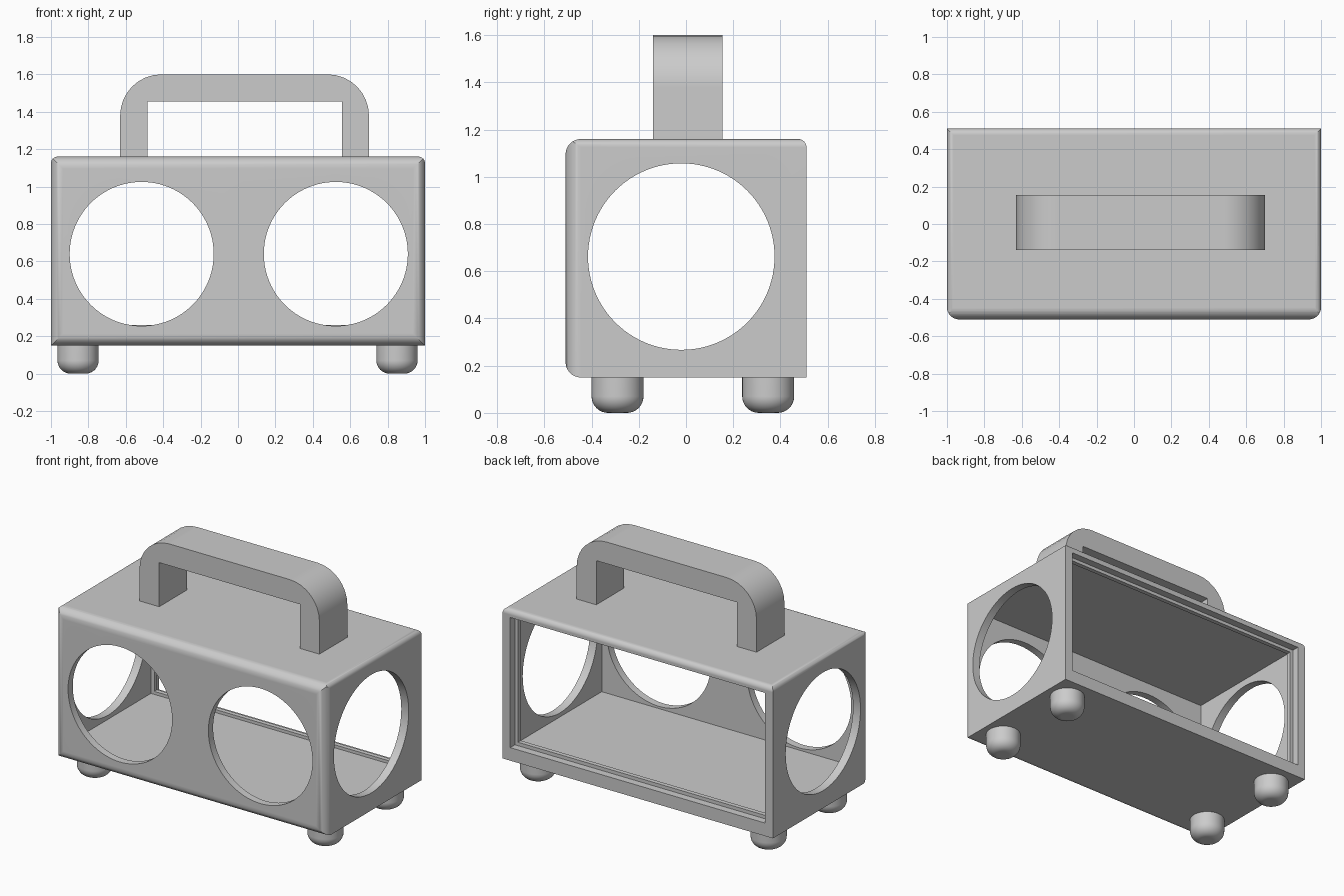
import bpy, bmesh, math
from mathutils import Vector, Matrix

if "Cube" in bpy.data.objects:
    bpy.data.objects.remove(bpy.data.objects["Cube"], do_unlink=True)

GREY = (0.6, 0.6, 0.6, 1.0)
grey = bpy.data.materials.new("plain grey")
grey.use_nodes = True
grey.diffuse_color = GREY
grey.node_tree.nodes["Principled BSDF"].inputs["Base Color"].default_value = GREY


def make_object(name, bm):
    bmesh.ops.recalc_face_normals(bm, faces=bm.faces)
    mesh = bpy.data.meshes.new(name)
    bm.to_mesh(mesh)
    bm.free()
    mesh.materials.append(grey)
    obj = bpy.data.objects.new(name, mesh)
    bpy.context.collection.objects.link(obj)
    return obj


def rounded(corners, steps=8):
    """Outline from right-angled corners given as (u, v, radius)."""
    outline = []
    for i, (u, v, r) in enumerate(corners):
        p = Vector((u, v))
        if r == 0:
            outline.append(p)
            continue
        before = (Vector(corners[i - 1][:2]) - p).normalized()
        after = (Vector(corners[(i + 1) % len(corners)][:2]) - p).normalized()
        centre = p + r * (before + after)
        for k in range(steps + 1):
            a = math.pi / 2 * k / steps
            outline.append(centre - r * (after * math.cos(a) + before * math.sin(a)))
    return outline


def prism(name, corners, axis, start, end):
    """Extrude a rounded outline along the named axis."""
    place = {"x": lambda u, v: (start, u, v),
             "y": lambda u, v: (u, start, v),
             "z": lambda u, v: (u, v, start)}[axis]
    bm = bmesh.new()
    face = bm.faces.new([bm.verts.new(place(*p)) for p in rounded(corners)])
    moved = bmesh.ops.extrude_face_region(bm, geom=[face])["geom"]
    shift = Vector([(end - start) * (axis == a) for a in "xyz"])
    bmesh.ops.translate(bm, vec=shift,
                        verts=[g for g in moved if isinstance(g, bmesh.types.BMVert)])
    return make_object(name, bm)


def block(name, half_x, y0, y1, z0, z1):
    return prism(name, [(-half_x, z0, 0), (half_x, z0, 0),
                        (half_x, z1, 0), (-half_x, z1, 0)], "y", y0, y1)


def cylinder(name, radius, length, matrix, sides=96):
    bm = bmesh.new()
    bmesh.ops.create_cone(bm, cap_ends=True, segments=sides, radius1=radius,
                          radius2=radius, depth=length, matrix=matrix)
    return make_object(name, bm)


def combine(obj, tool, operation):
    mod = obj.modifiers.new("cut", "BOOLEAN")
    mod.operation, mod.object, mod.solver = operation, tool, "EXACT"
    bpy.context.view_layer.objects.active = obj
    bpy.ops.object.modifier_apply(modifier=mod.name)
    bpy.data.objects.remove(tool, do_unlink=True)


def smooth(obj):
    bpy.ops.object.select_all(action="DESELECT")
    obj.select_set(True)
    bpy.context.view_layer.objects.active = obj
    bpy.ops.object.shade_smooth_by_angle(angle=math.radians(30))
    mod = obj.modifiers.new("even shading", "WEIGHTED_NORMAL")
    mod.keep_sharp = True


# Case: three rounded profiles intersected, so the edge fillets meet in mitres
DEPTH, BASE, TOP = 0.51, 0.15, 1.16
BIG, SMALL = 0.065, 0.035
case = prism("case", [(-DEPTH, BASE, BIG), (DEPTH, BASE, 0),
                      (DEPTH, TOP, SMALL), (-DEPTH, TOP, BIG)], "x", -1.2, 1.2)
plan = prism("plan", [(-1, -DEPTH, BIG), (1, -DEPTH, BIG),
                      (1, 0.7, 0), (-1, 0.7, 0)], "z", 0, 1.4)
front = prism("front", [(-1, 0, 0), (1, 0, 0),
                        (1, TOP, SMALL), (-1, TOP, SMALL)], "y", -0.8, 0.8)
combine(case, plan, "INTERSECT")
combine(case, front, "INTERSECT")

# Hollow inside, with a lip and a rebate around the open back
combine(case, block("cavity", 0.945, -0.46, 0.43, 0.24, 1.105), "DIFFERENCE")
combine(case, block("lip_opening", 0.92, 0.3, 0.7, 0.26, 1.085), "DIFFERENCE")
combine(case, block("rebate", 0.943, 0.46, 0.7, 0.237, 1.107), "DIFFERENCE")

# Two round openings in the front, and one through both sides
for x in (-0.515, 0.523):
    turn = Matrix.Translation((x, -0.5, 0.64)) @ Matrix.Rotation(math.pi / 2, 4, "X")
    combine(case, cylinder("front_hole", 0.385, 0.4, turn), "DIFFERENCE")
turn = Matrix.Translation((0, -0.02, 0.662)) @ Matrix.Rotation(math.pi / 2, 4, "Y")
combine(case, cylinder("side_hole", 0.395, 2.4, turn), "DIFFERENCE")
smooth(case)

# Carrying handle: rounded outside, square inside
left, right, foot, crown, bar = -0.63, 0.70, 1.14, 1.60, 0.145
handle = prism("handle", [
    (left, foot, 0), (left + bar, foot, 0), (left + bar, crown - bar, 0),
    (right - bar, crown - bar, 0), (right - bar, foot, 0), (right, foot, 0),
    (right, crown, 0.22), (left, crown, 0.22)], "y", -0.14, 0.155)
smooth(handle)

# Four round feet with softened lower rims
for side, x in (("left", 0.85), ("right", -0.855)):
    for end, y in (("front", -0.29), ("back", 0.348)):
        bm = bmesh.new()
        bmesh.ops.create_cone(bm, cap_ends=True, segments=48, radius1=0.11, radius2=0.11,
                              depth=0.17, matrix=Matrix.Translation((x, y, 0.085)))
        rim = [e for e in bm.edges if all(v.co.z < 0.01 for v in e.verts)]
        bmesh.ops.bevel(bm, geom=rim, offset=0.07, segments=8, profile=0.5,
                        affect="EDGES")
        smooth(make_object(f"{end}_{side}_foot", bm))
